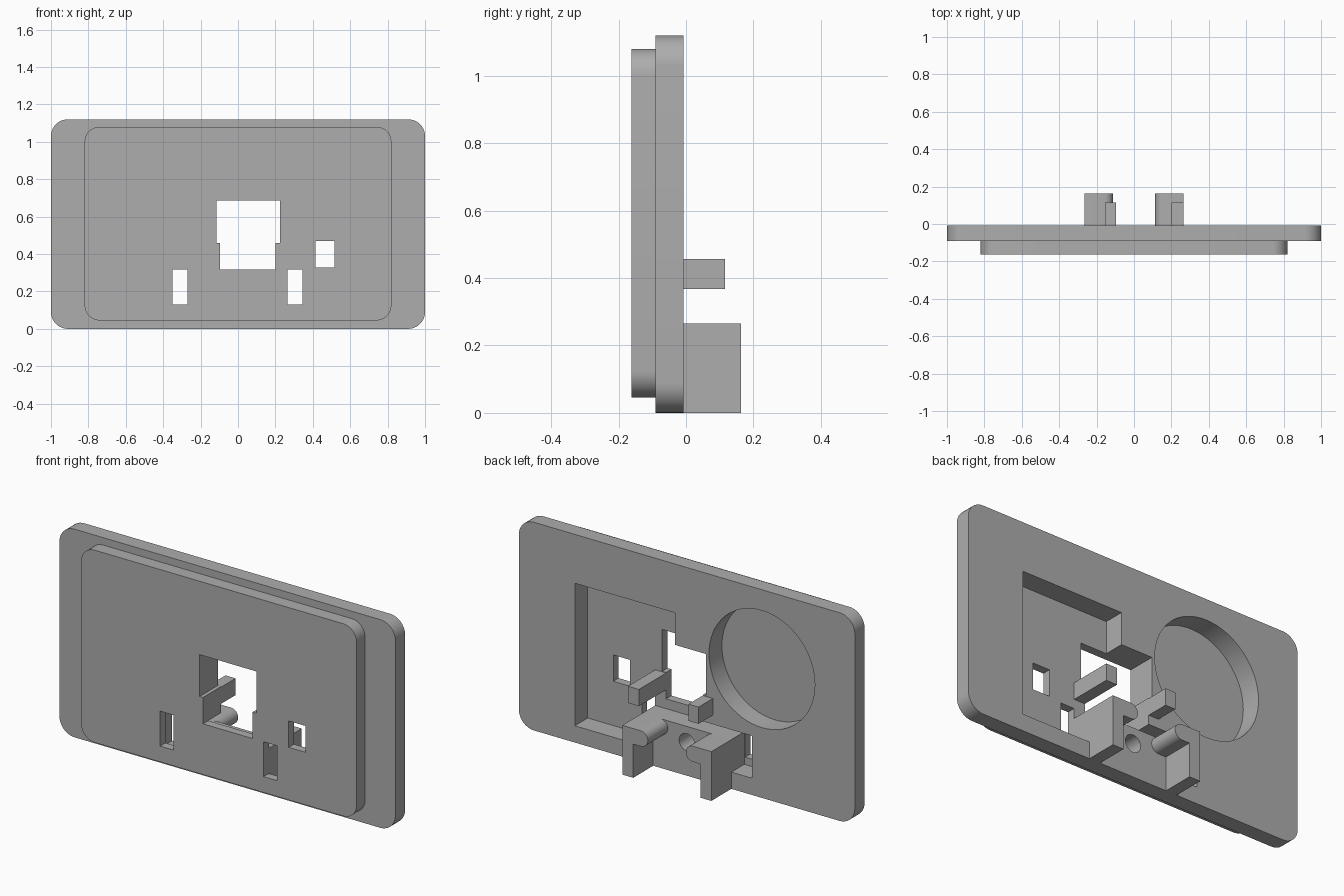
import bpy, bmesh, math

if "Cube" in bpy.data.objects:
    bpy.data.objects.remove(bpy.data.objects["Cube"])

grey = bpy.data.materials.new("mid grey")
grey.use_nodes = True
GREY = (0.42, 0.42, 0.42, 1)
grey.diffuse_color = GREY
grey.node_tree.nodes["Principled BSDF"].inputs["Base Color"].default_value = GREY

FRONT, STEP, BACK = -0.162, -0.09, -0.007
FLOOR = -0.117       # pocket floor
CLIP_END = 0.163


def prism(name, outline, y0, y1):
    """Extrude an (x, z) outline from y0 to y1."""
    bm = bmesh.new()
    face = bm.faces.new([bm.verts.new((x, y0, z)) for x, z in outline])
    new = bmesh.ops.extrude_face_region(bm, geom=[face])["geom"]
    verts = [g for g in new if isinstance(g, bmesh.types.BMVert)]
    bmesh.ops.translate(bm, verts=verts, vec=(0, y1 - y0, 0))
    bmesh.ops.recalc_face_normals(bm, faces=bm.faces)
    mesh = bpy.data.meshes.new(name)
    bm.to_mesh(mesh)
    bm.free()
    mesh.materials.append(grey)
    obj = bpy.data.objects.new(name, mesh)
    bpy.context.collection.objects.link(obj)
    return obj


def rect(x0, x1, z0, z1):
    return [(x0, z0), (x1, z0), (x1, z1), (x0, z1)]


def arc(cx, cz, r, start, end, steps):
    angles = [math.radians(start + (end - start) * i / steps) for i in range(steps + 1)]
    return [(cx + r * math.cos(a), cz + r * math.sin(a)) for a in angles]


def circle(cx, cz, r, steps):
    return arc(cx, cz, r, 0, 360, steps)[:-1]


def round_rect(x0, x1, z0, z1, r):
    corners = [(x1 - r, z1 - r), (x0 + r, z1 - r), (x0 + r, z0 + r), (x1 - r, z0 + r)]
    return [p for i, (cx, cz) in enumerate(corners)
            for p in arc(cx, cz, r, 90 * i, 90 * i + 90, 10)]


def select(obj):
    bpy.ops.object.select_all(action='DESELECT')
    obj.select_set(True)
    bpy.context.view_layer.objects.active = obj


def combine(target, other, operation):
    """Apply a boolean and discard the helper."""
    other.hide_render = True
    mod = target.modifiers.new("bool", 'BOOLEAN')
    mod.operation, mod.solver, mod.object = operation, 'EXACT', other
    select(target)
    bpy.ops.object.modifier_apply(modifier=mod.name)
    bpy.data.objects.remove(other)


# Stepped face plate: wide rear slab with a smaller raised front slab
plate = prism("face_plate", round_rect(-1, 1, 0, 1.12, 0.09), STEP, BACK)
combine(plate, prism("front_slab", round_rect(-0.82, 0.82, 0.045, 1.08, 0.08),
                     FRONT, STEP + 0.03), 'UNION')

# Rear pocket, stepping around the central mounting block
pocket = [(0.667, 0.09), (0.667, 0.857), (0.07, 0.857), (0.07, 0.685),
          (-0.115, 0.685), (-0.115, 0.46), (-0.095, 0.46), (-0.095, 0.318),
          (-0.387, 0.318), (-0.387, 0.09), (-0.265, 0.09), (-0.265, 0.265),
          (0.265, 0.265), (0.265, 0.09)]
# Notched window through the front skin
window = [(-0.115, 0.685), (-0.115, 0.46), (-0.095, 0.46), (-0.095, 0.318),
          (0.2, 0.318), (0.2, 0.46), (0.225, 0.46), (0.225, 0.685)]

cuts = [
    (pocket, FLOOR, 0.05),
    (circle(-0.447, 0.693, 0.315, 64), FLOOR, 0.05),    # round recess
    (circle(0, 0.18, 0.046, 32), FLOOR, 0.05),          # screw hole
    (window, -0.2, FLOOR + 0.01),
    (rect(-0.35, -0.27, 0.13, 0.318), -0.2, FLOOR + 0.01),   # slots
    (rect(0.265, 0.345, 0.13, 0.318), -0.2, FLOOR + 0.01),
    (rect(0.415, 0.515, 0.328, 0.47), -0.2, FLOOR + 0.01),
]
for outline, y0, y1 in cuts:
    combine(plate, prism("cutter", outline, y0, y1), 'DIFFERENCE')

parts = [plate]

# Hooked clips: upright wall with a rounded nub pointing inward
nub_r = 0.042
hook = [(0.2, 0), (0.265, 0), (0.265, 0.265)]
hook += arc(0.113 + nub_r, 0.265 - nub_r, nub_r, 90, 270, 14)
hook += [(0.2, 0.265 - 2 * nub_r)]
for side, name in ((1, "left_clip"), (-1, "right_clip")):
    parts.append(prism(name, [(side * x, z) for x, z in hook], BACK, CLIP_END))

# Square prongs beside the window
parts.append(prism("left_prong", rect(0.2, 0.265, 0.367, 0.457), FLOOR, 0.115))
parts.append(prism("right_prong", rect(-0.155, -0.095, 0.367, 0.457), BACK, 0.115))

for part in parts:
    select(part)
    bpy.ops.object.shade_smooth_by_angle(angle=math.radians(30))
